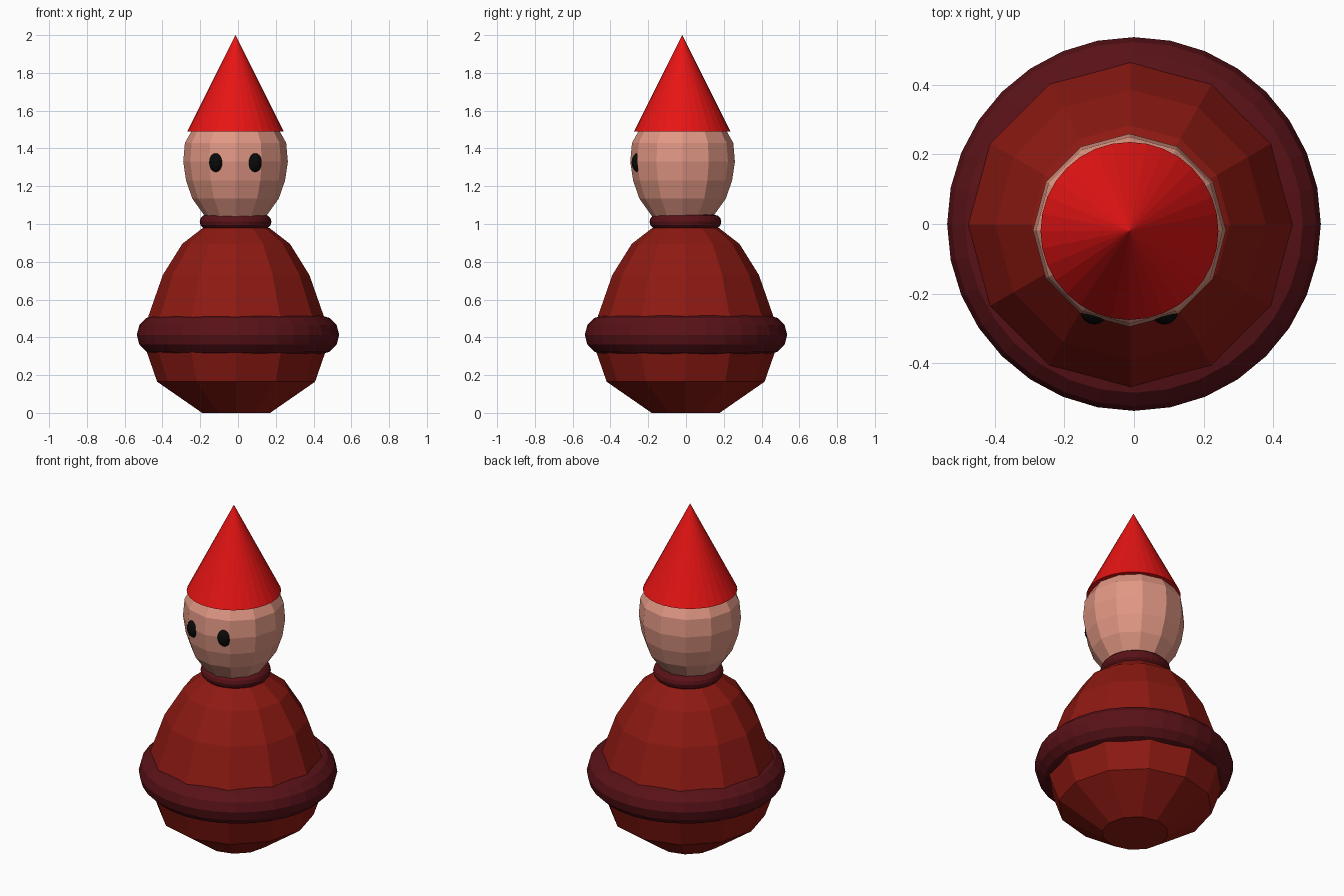
import bpy, bmesh
from math import cos, sin, tau

if "Cube" in bpy.data.objects:
    bpy.data.objects.remove(bpy.data.objects["Cube"])


def finish(obj, name, color):
    obj.name = name
    mat = bpy.data.materials.new(name + "_paint")
    mat.diffuse_color = (*color, 1)
    mat.use_nodes = True
    mat.node_tree.nodes["Principled BSDF"].inputs["Base Color"].default_value = mat.diffuse_color
    obj.data.materials.append(mat)
    return obj


def lathe(name, profile, sides, centre, color):
    """Flat-faced closed solid turned from (radius, z) points, bottom to top."""
    bm = bmesh.new()
    rings = [[bm.verts.new((centre[0] + r * cos(tau * i / sides),
                            centre[1] + r * sin(tau * i / sides), z))
              for i in range(sides)] for r, z in profile]
    for a, b in zip(rings, rings[1:]):
        for i in range(sides):
            j = (i + 1) % sides
            bm.faces.new((a[i], a[j], b[j], b[i]))
    bm.faces.new(rings[0][::-1])
    bm.faces.new(rings[-1])
    me = bpy.data.meshes.new(name)
    bm.to_mesh(me)
    bm.free()
    obj = bpy.data.objects.new(name, me)
    bpy.context.collection.objects.link(obj)
    return finish(obj, name, color)


def ring(name, loc, major, minor, color):
    bpy.ops.mesh.primitive_torus_add(location=loc, major_radius=major, minor_radius=minor,
                                     major_segments=32, minor_segments=12)
    return finish(bpy.context.object, name, color)


RED, DARK, SKIN = (0.27, 0.01, 0.006), (0.10, 0.006, 0.009), (0.75, 0.31, 0.23)

# Body: twelve-sided rounded bell
lathe("body", [(0.18, 0), (0.418, 0.165), (0.472, 0.32), (0.478, 0.40), (0.465, 0.51),
               (0.388, 0.73), (0.285, 0.895), (0.175, 0.98)], 12, (-0.01, -0.002), RED)

# Head: twelve-sided ball, crown hidden in the hat
lathe("head", [(0.12, 0.97), (0.165, 1.045), (0.229, 1.135), (0.262, 1.23), (0.277, 1.33),
               (0.268, 1.43), (0.20, 1.55), (0.10, 1.60)], 12, (-0.013, -0.018), SKIN)

# Belt and collar rings
ring("belt", (0, 0, 0.413), 0.432, 0.104, DARK)
ring("collar", (-0.013, -0.003, 1.012), 0.153, 0.037, DARK)

# Pointed hat
bpy.ops.mesh.primitive_cone_add(vertices=32, radius1=0.255, radius2=0, depth=0.51,
                                location=(-0.013, -0.02, 1.745))
finish(bpy.context.object, "hat", (0.8, 0.007, 0.007))

# Eyes: oval beads on the face
for side, x in (("left", -0.114), ("right", 0.087)):
    bpy.ops.mesh.primitive_uv_sphere_add(segments=24, ring_count=12, radius=1,
                                         location=(x, -0.248, 1.326))
    eye = finish(bpy.context.object, side + "_eye", (0.003, 0.003, 0.003))
    eye.scale = (0.04, 0.04, 0.053)
    bpy.ops.object.shade_smooth()
